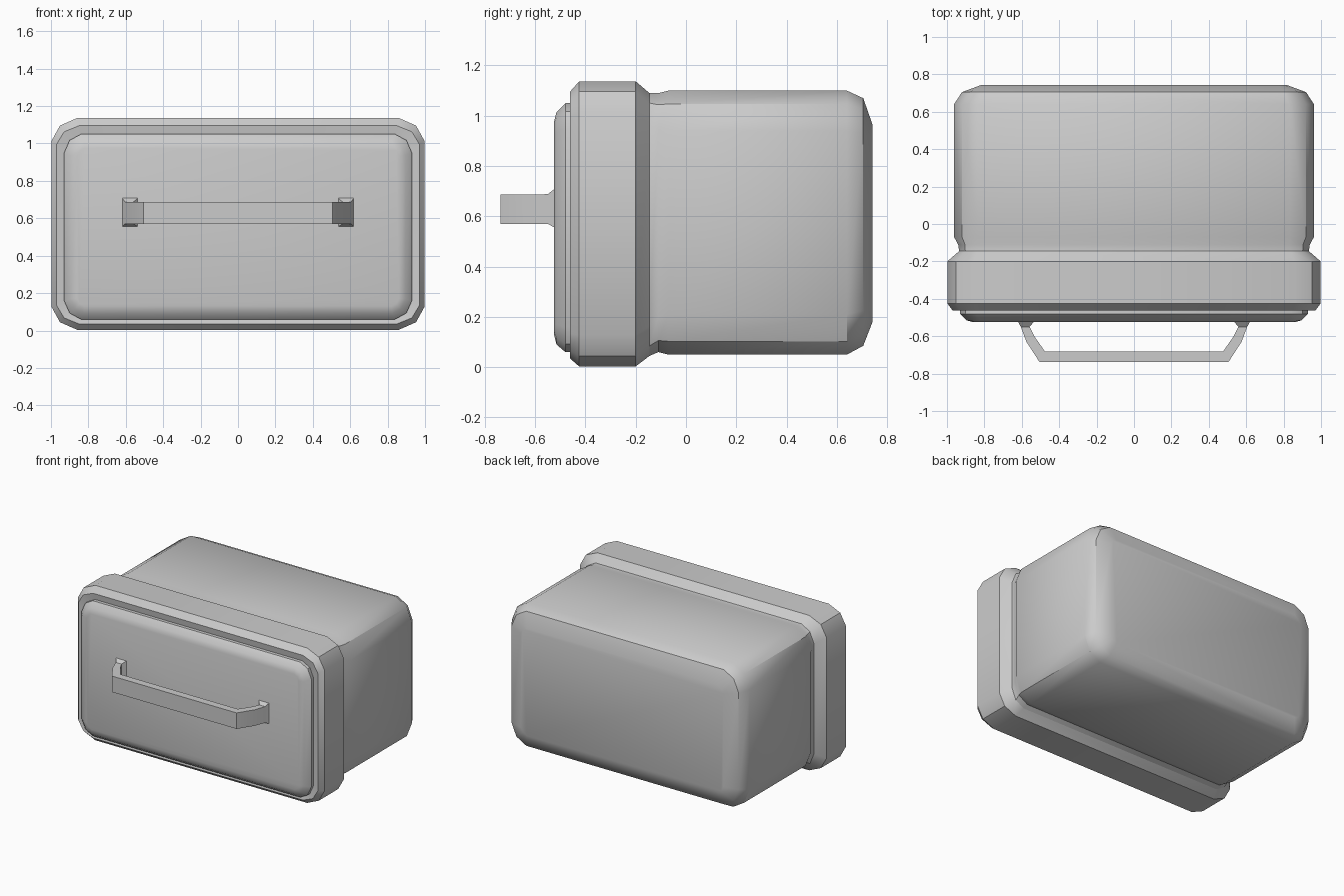
import bpy, bmesh, math

if "Cube" in bpy.data.objects:
    bpy.data.objects.remove(bpy.data.objects["Cube"])


def finish(name, bm, angle=35):
    bmesh.ops.recalc_face_normals(bm, faces=bm.faces)
    me = bpy.data.meshes.new(name)
    bm.to_mesh(me)
    bm.free()
    ob = bpy.data.objects.new(name, me)
    bpy.context.collection.objects.link(ob)
    bpy.ops.object.select_all(action='DESELECT')
    ob.select_set(True)
    bpy.context.view_layer.objects.active = ob
    bpy.ops.object.shade_smooth_by_angle(angle=math.radians(angle))
    return ob


def ring(bm, y, w, z0, z1, cx, cz):
    """Rectangle facing y, each corner cut by a two-step chamfer."""
    mid, h = (z0 + z1) / 2, (z1 - z0) / 2
    corner = [(w, h - cz), (w - 0.33 * cx, h - 0.33 * cz), (w - cx, h)]
    pts = []
    for sx, sz in ((1, 1), (-1, 1), (-1, -1), (1, -1)):
        c = corner if sx * sz > 0 else corner[::-1]
        pts += [(sx * x, sz * z) for x, z in c]
    return [bm.verts.new((x, y, mid + z)) for x, z in pts]


def loft(name, sections, cap=None):
    bm = bmesh.new()
    rings = [ring(bm, *s) for s in sections]
    for a, b in zip(rings, rings[1:]):
        n = len(a)
        for i in range(n):
            j = (i + 1) % n
            bm.faces.new((a[i], a[j], b[j], b[i]))
    if cap is not None:
        bm.faces.new(rings[cap])
    return finish(name, bm)


# Section format: y, half width, bottom z, top z, corner cut x, corner cut z
neck = (-0.145, 0.935, 0.045, 1.09, 0.10, 0.12)
seam = (-0.455, 0.93, 0.06, 1.05, 0.09, 0.10)

# Main box with rounded back edges
loft("box_body", [
    neck,
    (-0.11, 0.94, 0.06, 1.09, 0.11, 0.14),
    (-0.07, 0.962, 0.05, 1.10, 0.13, 0.16),
    (0.64, 0.962, 0.05, 1.10, 0.13, 0.16),
    (0.705, 0.92, 0.085, 1.07, 0.12, 0.14),
    (0.742, 0.82, 0.18, 0.965, 0.05, 0.05),
], cap=-1)

# Thick collar of the lid
loft("lid_collar", [
    seam,
    (-0.462, 0.97, 0.035, 1.095, 0.12, 0.10),
    (-0.425, 0.998, 0.003, 1.137, 0.14, 0.125),
    (-0.20, 0.998, 0.003, 1.137, 0.14, 0.125),
    neck,
])

# Raised front panel
loft("front_panel", [
    (-0.525, 0.86, 0.13, 0.975, 0.04, 0.04),
    (-0.515, 0.895, 0.09, 1.015, 0.07, 0.08),
    (-0.48, 0.93, 0.06, 1.05, 0.09, 0.10),
    seam,
], cap=0)

# Flat strap handle: (outer x, outer y, inner x, inner y, bottom z, top z)
side = [(0.62, -0.522, 0.535, -0.522, 0.555, 0.71),
        (0.605, -0.55, 0.558, -0.55, 0.57, 0.688),
        (0.575, -0.63, 0.53, -0.605, 0.57, 0.687),
        (0.505, -0.738, 0.475, -0.683, 0.57, 0.687)]
path = [(1, s) for s in side] + [(-1, s) for s in side[::-1]]
bm = bmesh.new()
loops = []
for sx, (ox, oy, ix, iy, zb, zt) in path:
    loops.append([bm.verts.new(p) for p in (
        (sx * ox, oy, zb), (sx * ox, oy, zt), (sx * ix, iy, zt), (sx * ix, iy, zb))])
for a, b in zip(loops, loops[1:]):
    for i in range(4):
        j = (i + 1) % 4
        bm.faces.new((a[i], a[j], b[j], b[i]))
finish("handle", bm)
